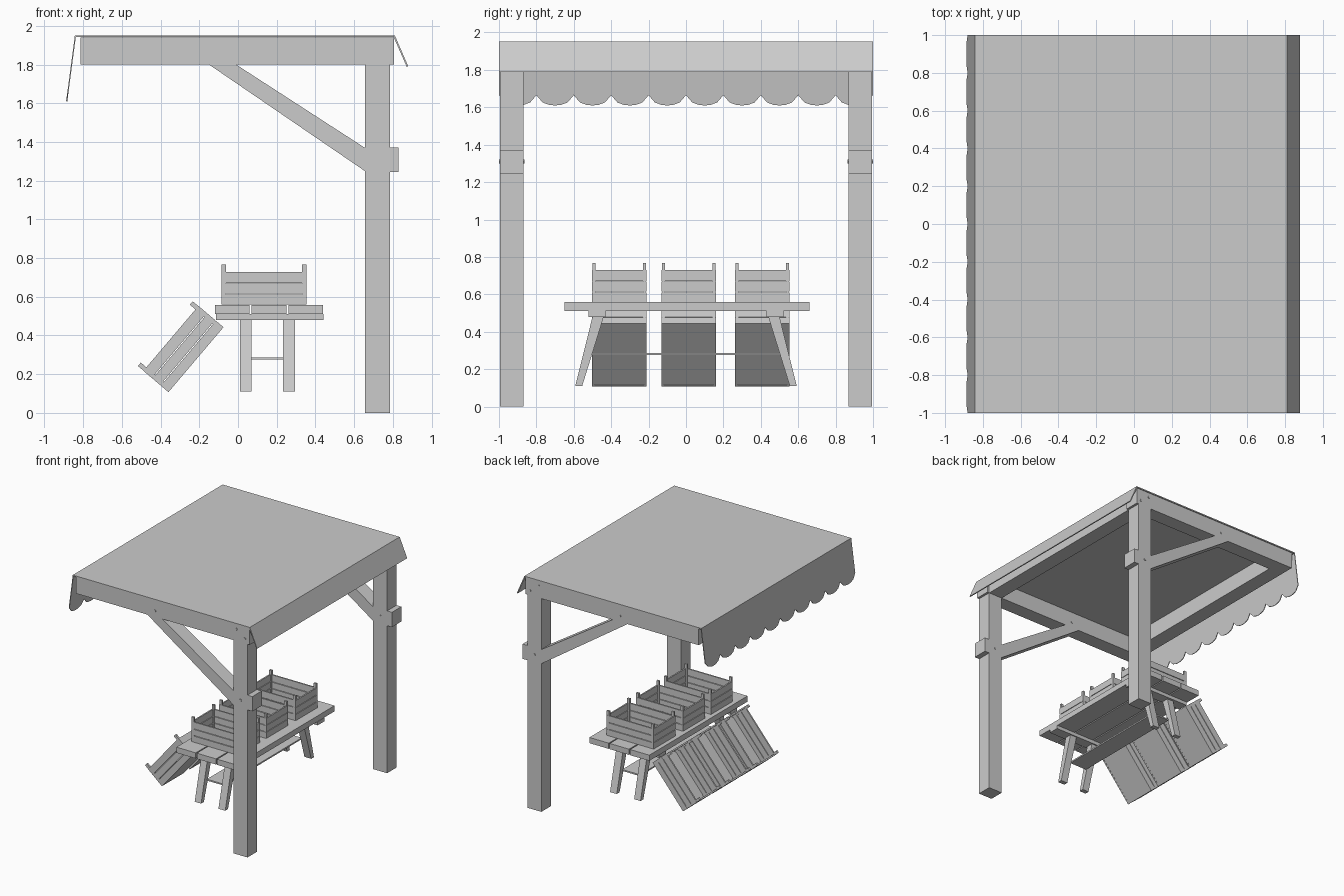
import bpy, bmesh, math
from mathutils import Matrix, Vector

if "Cube" in bpy.data.objects:
    bpy.data.objects.remove(bpy.data.objects["Cube"])


def finish(name, bm, matrix=None):
    bmesh.ops.recalc_face_normals(bm, faces=bm.faces)
    me = bpy.data.meshes.new(name)
    bm.to_mesh(me)
    bm.free()
    ob = bpy.data.objects.new(name, me)
    bpy.context.collection.objects.link(ob)
    if matrix:
        ob.matrix_world = matrix
    return ob


def add_box(bm, x0, x1, y0, y1, z0, z1):
    m = Matrix.Translation(((x0 + x1) / 2, (y0 + y1) / 2, (z0 + z1) / 2))
    m = m @ Matrix.Diagonal((abs(x1 - x0), abs(y1 - y0), abs(z1 - z0), 1))
    bmesh.ops.create_cube(bm, size=1, matrix=m)


def box(name, *dims):
    bm = bmesh.new()
    add_box(bm, *dims)
    return finish(name, bm)


def prism(name, pts, offset):
    """Extrude a closed 3D polygon by an offset vector."""
    bm = bmesh.new()
    f = bm.faces.new([bm.verts.new(p) for p in pts])
    r = bmesh.ops.extrude_face_region(bm, geom=[f])
    bmesh.ops.translate(bm, vec=Vector(offset),
                        verts=[v for v in r['geom'] if isinstance(v, bmesh.types.BMVert)])
    return finish(name, bm)


# Side frames: post, beam, diagonal brace, through tenon, bolts
IN, OUT = 0.868, 0.994
for s, side in ((-1, "front"), (1, "back")):
    box(side + "_post", 0.655, 0.785, s * IN, s * OUT, 0, 1.8)
    box(side + "_beam", -0.815, 0.805, s * IN, s * OUT, 1.8, 1.94)
    prism(side + "_brace",
          [(x, s * IN, z) for x, z in ((-0.15, 1.8), (-0.01, 1.8), (0.655, 1.37), (0.655, 1.25))],
          (0, s * (OUT - IN), 0))
    box(side + "_tenon", 0.785, 0.83, s * IN, s * OUT, 1.245, 1.37)
    bm = bmesh.new()
    for x, z in ((0.72, 1.31), (-0.08, 1.85), (0.68, 1.9), (0.76, 1.84)):
        m = Matrix.Translation((x, s * (IN + OUT) / 2, z)) @ Matrix.Rotation(math.pi / 2, 4, 'X')
        bmesh.ops.create_cone(bm, cap_ends=True, segments=8, radius1=0.01, radius2=0.01,
                              depth=OUT - IN + 0.01, matrix=m)
    finish(side + "_bolts", bm)

# Cross beams under the awning
box("rear_cross_beam", 0.655, 0.785, -IN, IN, 1.8, 1.94)
box("awning_cross_beam", -0.815, -0.685, -IN, IN, 1.8, 1.94)

# Cloth roof and plain flap
box("awning_top", -0.843, 0.81, -1, 1, 1.941, 1.951)
prism("awning_flap", [(0.81, -1, 1.951), (0.803, -1, 1.945), (0.872, -1, 1.788), (0.88, -1, 1.79)],
      (0, 2, 0))

# Scalloped valance: ten rounded lobes
STEPS = 6
bm = bmesh.new()
rows = []
for i in range(10 * STEPS + 1):
    t = (i % STEPS) / STEPS
    z = 1.665 - 0.055 * math.sqrt(math.sin(math.pi * t))
    y = -1 + 0.2 * i / STEPS
    x = -0.84 - 0.045 * (1.95 - z) / 0.34
    rows.append((bm.verts.new((-0.84, y, 1.95)), bm.verts.new((x, y, z))))
for a, b in zip(rows, rows[1:]):
    bm.faces.new((a[0], b[0], b[1], a[1]))
valance = finish("awning_valance", bm)
mod = valance.modifiers.new("thickness", 'SOLIDIFY')
mod.thickness = 0.006
mod.offset = 0

# Table: three planks, battens, splayed legs, low shelf
for i in range(3):
    x = -0.12 + 0.19 * i
    box(f"table_plank_{i + 1}", x, x + 0.18, -0.65, 0.66, 0.51, 0.558)
for s, side in ((-1, "front"), (1, "back")):
    box(side + "_table_batten", -0.113, 0.443, s * 0.43, s * 0.52, 0.48, 0.51)
    for x0, x1, w in ((0.01, 0.07, "left"), (0.232, 0.295, "right")):
        prism(f"{side}_{w}_leg",
              [(x0, s * y, z) for y, z in ((0.44, 0.48), (0.5, 0.48), (0.592, 0.11), (0.555, 0.11))],
              (x1 - x0, 0, 0))
box("table_shelf", 0.07, 0.235, -0.515, 0.515, 0.275, 0.287)


def crate(name, matrix, length=0.44, width=0.29, height=0.17):
    """Open slatted crate, origin at the centre of its bottom."""
    bm = bmesh.new()
    a, b, t = length / 2, width / 2, 0.012
    add_box(bm, -a + t, a - t, -b + t, b - t, 0.001, 0.012)
    slat = height / 3
    for k in range(3):
        z0, z1 = k * slat, (k + 1) * slat - (0.005 if k < 2 else 0)
        for s in (-1, 1):
            add_box(bm, -a, a, s * (b - t), s * b, z0, z1)
            add_box(bm, s * (a - t), s * a, -b + t, b - t, z0, z1)
    for sx in (-1, 1):
        for sy in (-1, 1):
            add_box(bm, sx * (a - 0.024), sx * (a - 0.001),
                    sy * (b - 0.018), sy * (b - 0.001), 0.002, height + 0.038)
    return finish(name, bm, matrix)


# Three crates on the table and three leaning against it
for i, y in enumerate((-0.357, 0.015, 0.408)):
    crate(f"table_crate_{i + 1}", Matrix.Translation((0.135, y, 0.559)))
    crate(f"leaning_crate_{i + 1}",
          Matrix.Translation((-0.217, y, 0.275)) @ Matrix.Rotation(math.radians(-49.7), 4, 'Y'))
